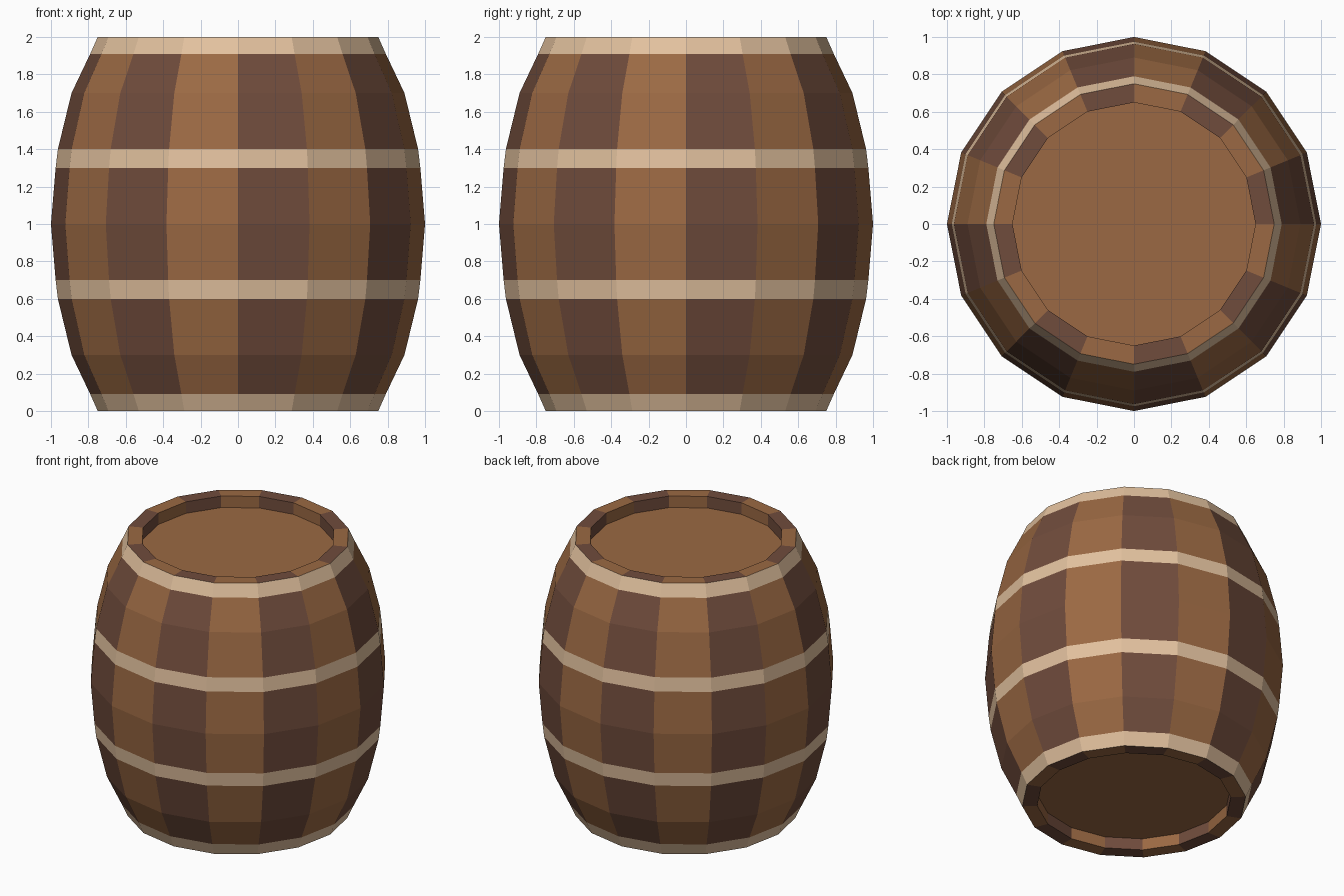
import bpy, bmesh, math

if "Cube" in bpy.data.objects:
    bpy.data.objects.remove(bpy.data.objects["Cube"])

SIDES = 16


def material(name, rgb):
    m = bpy.data.materials.new(name)
    m.diffuse_color = (*rgb, 1)
    m.use_nodes = True
    m.node_tree.nodes["Principled BSDF"].inputs["Base Color"].default_value = m.diffuse_color
    return m


LIGHT = material("light_oak", (0.328, 0.141, 0.056))
DARK = material("dark_oak", (0.162, 0.072, 0.045))
HOOP = material("pale_hoop", (0.76, 0.533, 0.342))


def finish(name, bm, mats):
    mesh = bpy.data.meshes.new(name)
    bm.to_mesh(mesh)
    bm.free()
    for m in mats:
        mesh.materials.append(m)
    ob = bpy.data.objects.new(name, mesh)
    bpy.context.collection.objects.link(ob)
    return ob


def ring(bm, r, z):
    return [bm.verts.new((r * math.cos(math.tau * i / SIDES),
                          r * math.sin(math.tau * i / SIDES), z))
            for i in range(SIDES)]


def lathe(name, profiles, mats):
    """Turn open (radius, z) profiles; materials alternate round the barrel."""
    bm = bmesh.new()
    for profile in profiles:
        rings = [ring(bm, r, z) for r, z in profile]
        for a, b in zip(rings, rings[1:]):
            for i in range(SIDES):
                j = (i + 1) % SIDES
                f = bm.faces.new((a[i], a[j], b[j], b[i]))
                f.material_index = i % len(mats)
    return finish(name, bm, mats)


def flip(profile):
    """Mirror a profile about mid height, keeping the outward direction."""
    return [(r, 2 - z) for r, z in reversed(profile)]


# Staves: bulging body between the hoops, in alternating wood
lower = [(0.79, 0.09), (0.89, 0.3), (0.963, 0.6)]
middle = [(0.975, 0.7), (1.0, 1.0), (0.975, 1.3)]
lathe("staves", [lower, middle, flip(lower)], [DARK, LIGHT])

# Stave ends: flat rim and the inner lip down to the recessed head
lip = [(0.65, 0.085), (0.65, 0.0), (0.75, 0.0)]
lathe("stave_ends", [lip, flip(lip)], [DARK, LIGHT])

# Hoops: flush with the staves
end_hoop = [(0.75, 0.0), (0.79, 0.09)]
belly_hoop = [(0.963, 0.6), (0.975, 0.7)]
lathe("end_hoops", [end_hoop, flip(end_hoop)], [HOOP])
lathe("belly_hoops", [belly_hoop, flip(belly_hoop)], [HOOP])

# Recessed heads
for name, z in (("bottom_head", 0.085), ("top_head", 1.915)):
    bm = bmesh.new()
    verts = ring(bm, 0.65, z)
    bm.faces.new(verts if z > 1 else verts[::-1])
    finish(name, bm, [LIGHT])
